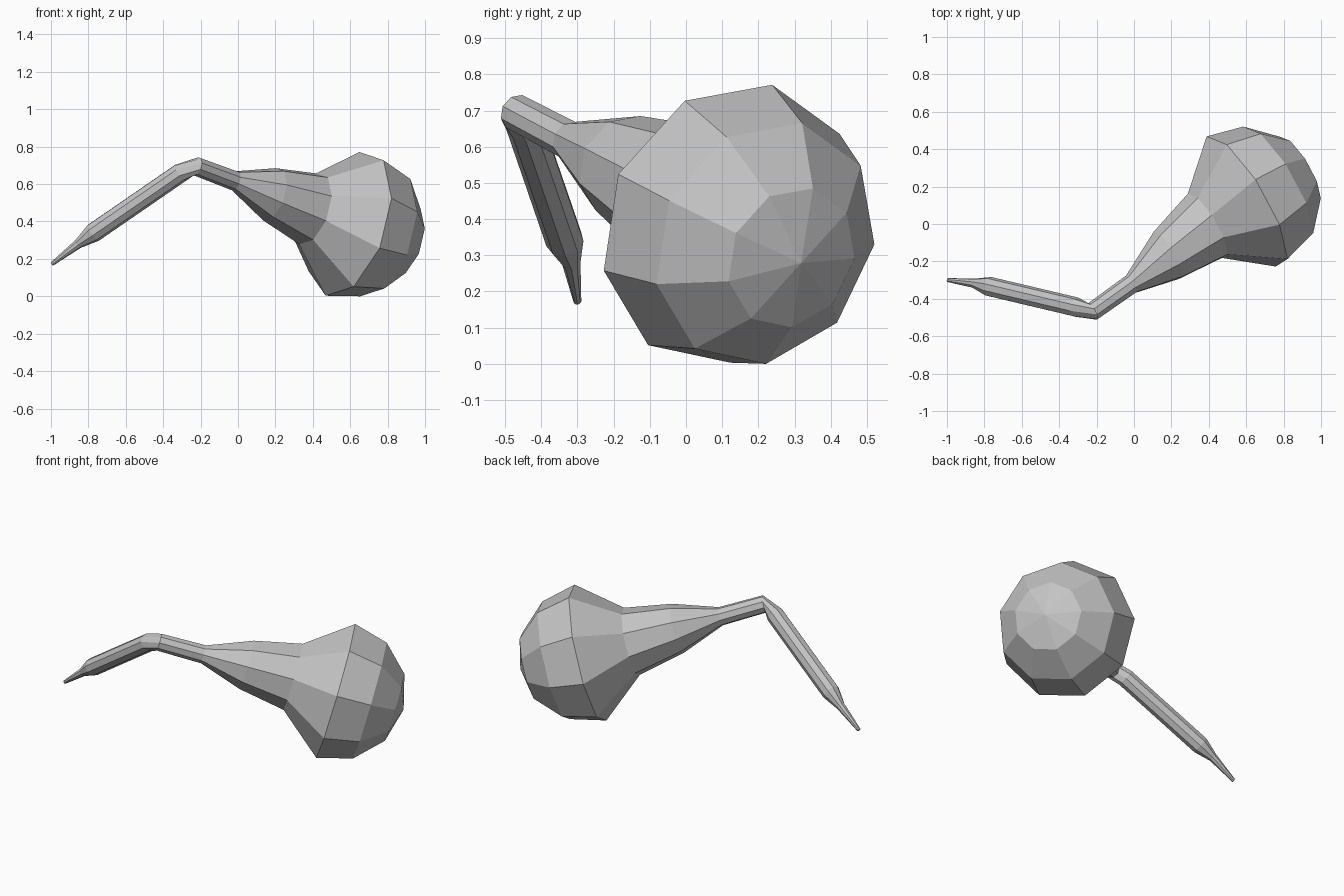
import bpy
import bmesh
import math
from mathutils import Vector

cube = bpy.data.objects.get("Cube")
if cube:
    bpy.data.objects.remove(cube, do_unlink=True)

SIDES = 9
ROLL = math.radians(-10.5)

# One flat grey
grey = bpy.data.materials.new("plain_grey")
grey.use_nodes = True
colour = (0.55, 0.55, 0.55, 1)
grey.diffuse_color = colour
grey.node_tree.nodes["Principled BSDF"].inputs["Base Color"].default_value = colour

BULB_AXIS = Vector((0.83, 0.49, -0.27)).normalized()
STEM_AXIS = Vector((0.82, -0.19, 0.57)).normalized()
BULB_CENTRE = Vector((0.595, 0.12, 0.39))
BULB_RADIUS = 0.405


def add_ring(bm, centre, axis, radius):
    """Regular ring of vertices across the axis, starting near the top."""
    up = (Vector((0, 0, 1)) - axis * axis.z).normalized()
    side = axis.cross(up)
    ring = []
    for i in range(SIDES):
        a = ROLL + math.tau * i / SIDES
        ring.append(bm.verts.new(centre + radius * (up * math.cos(a) + side * math.sin(a))))
    return ring


# Stem and neck: centre, axis, radius
sections = [
    ((-0.995, -0.30, 0.175), STEM_AXIS, 0.011),
    ((-0.855, -0.317, 0.283), STEM_AXIS, 0.026),
    ((-0.775, -0.335, 0.342), STEM_AXIS, 0.053),
    ((-0.31, -0.445, 0.662), STEM_AXIS, 0.053),
    ((-0.22, -0.468, 0.697), BULB_AXIS, 0.051),
    ((-0.015, -0.322, 0.62), BULB_AXIS, 0.054),
    ((0.18, -0.168, 0.548), BULB_AXIS, 0.147),
    ((0.39, -0.01, 0.47), BULB_AXIS, 0.20),
]

bm = bmesh.new()
rings = [add_ring(bm, Vector(c), axis, r) for c, axis, r in sections]

# Domed end of the bulb
for step in range(3):
    a = math.radians(30 * step)
    centre = BULB_CENTRE + BULB_AXIS * BULB_RADIUS * math.sin(a)
    rings.append(add_ring(bm, centre, BULB_AXIS, BULB_RADIUS * math.cos(a)))
pole = bm.verts.new(BULB_CENTRE + BULB_AXIS * BULB_RADIUS)

# Skin the rings and close both ends
for low, high in zip(rings, rings[1:]):
    for i in range(SIDES):
        j = (i + 1) % SIDES
        bm.faces.new((low[i], low[j], high[j], high[i]))
for i in range(SIDES):
    bm.faces.new((rings[-1][i], rings[-1][(i + 1) % SIDES], pole))
bm.faces.new(rings[0])
bmesh.ops.recalc_face_normals(bm, faces=bm.faces)

# Stand on the ground
lowest = min(v.co.z for v in bm.verts)
bmesh.ops.translate(bm, verts=bm.verts, vec=(0, 0, -lowest))

mesh = bpy.data.meshes.new("bulb_with_bent_stem")
bm.to_mesh(mesh)
bm.free()
mesh.materials.append(grey)
bulb = bpy.data.objects.new("bulb_with_bent_stem", mesh)
bpy.context.collection.objects.link(bulb)
